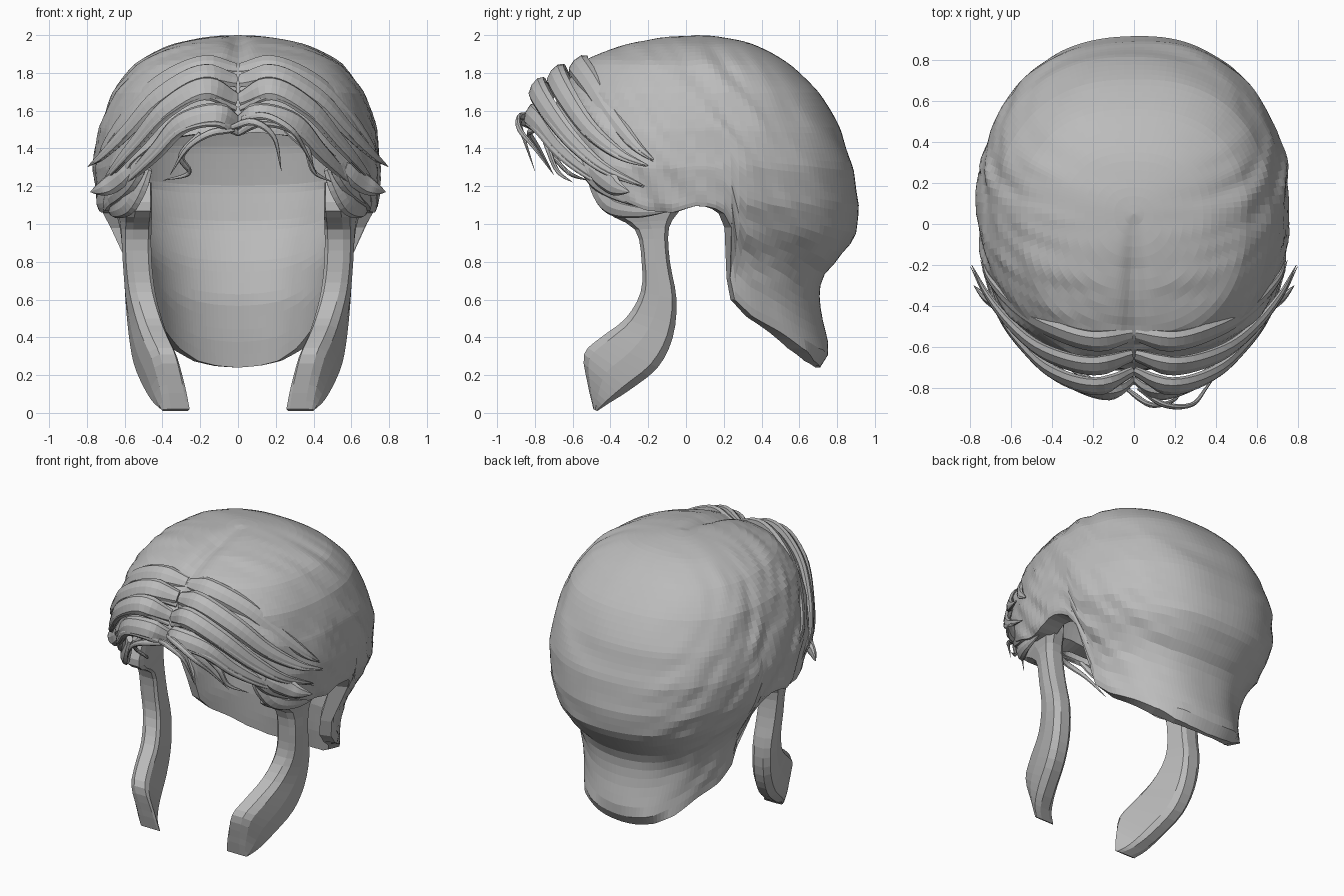
import bpy, bmesh, math
from mathutils import Vector, noise

cube = bpy.data.objects.get("Cube")
if cube:
    bpy.data.objects.remove(cube)

hair = bpy.data.materials.new("hair_grey")
hair.use_nodes = True
hair.diffuse_color = (0.5, 0.5, 0.5, 1)
hair.node_tree.nodes["Principled BSDF"].inputs["Base Color"].default_value = (0.5, 0.5, 0.5, 1)


def finish(bm, name):
    bmesh.ops.recalc_face_normals(bm, faces=bm.faces)
    me = bpy.data.meshes.new(name)
    bm.to_mesh(me)
    bm.free()
    me.materials.append(hair)
    ob = bpy.data.objects.new(name, me)
    bpy.context.collection.objects.link(ob)


def lookup(table, key):
    for a, b in zip(table, table[1:]):
        if key <= b[0]:
            f = max(0, (key - a[0]) / (b[0] - a[0]))
            return [p + (q - p) * f for p, q in zip(a[1:], b[1:])]
    return table[-1][1:]


def spow(v, p=0.85):
    return math.copysign(abs(v) ** p, v)


# Head sections: height, half width, front y, back y
OUTER = [(2, 0, .05, .05), (1.95, .35, -.34, .36), (1.85, .54, -.56, .55),
         (1.7, .66, -.67, .7), (1.5, .73, -.72, .82), (1.3, .76, -.72, .885),
         (1.1, .74, -.65, .91), (.95, .67, -.6, .9), (.84, .6, -.5, .83),
         (.76, .57, -.5, .75), (.68, .56, -.5, .71), (.6, .545, -.5, .705), (.5, .53, -.5, .72),
         (.33, .5, -.5, .765), (.24, .47, -.5, .71)]
INNER = [(1.9, 0, .05, .05), (1.85, .33, -.3, .34), (1.75, .48, -.47, .5), (1.6, .59, -.58, .63),
         (1.4, .65, -.64, .72), (1.2, .65, -.62, .76), (1, .58, -.55, .74), (.8, .5, -.45, .67),
         (.6, .47, -.45, .635), (.4, .455, -.45, .655), (.2, .43, -.45, .69)]
# Lower hairline: degrees from the back, height
HAIRLINE = [(0, .24), (12, .25), (25, .275), (40, .34), (52, .42), (67, .51), (75, .6), (79, .78),
            (80, .98), (83, 1.07), (89, 1.1), (97, 1.06), (108, 1.07), (122, 1.14),
            (135, 1.32), (150, 1.45), (180, 1.5)]


# Rows run level over the crown, then stretch down to the hairline
def head_point(deg, t, sections, combed):
    top = sections[0][0]
    crown = math.sqrt(top - 1.56)
    low = math.sqrt(top - lookup(HAIRLINE, abs(deg))[0])
    depth = crown * t / .45 if t < .45 else crown + (low - crown) * (t - .45) / .55
    z = top - depth * depth
    w, front, back = lookup([(math.sqrt(top - s[0]),) + s[1:] for s in sections], depth)
    a = math.radians(deg)
    c = spow(math.cos(a))
    p = Vector((w * spow(math.sin(a)), .05 + c * (back - .05 if c > 0 else .05 - front), z))
    if combed:
        # Combed streaks running back and down, and a centre parting
        fade = min(1, t * 2) * min(1, max(.5, 1.1 - p.y))
        streak = noise.noise(Vector((2 * p.x, 11 * (p.y + .8 * p.z), 2.5 * (p.y - p.z))))
        p += (p - Vector((0, .05, 1.1))).normalized() * streak * fade * .022
        if p.y < .1:
            p.z -= .03 * math.exp(-(p.x / .05) ** 2) * min(1, (.1 - p.y) * 3)
    return p


def build_cap(cols=144, rows=48):
    bm = bmesh.new()
    edges = []
    for sections, combed in ((OUTER, True), (INNER, False)):
        top = bm.verts.new((0, .05, sections[0][0]))
        grid = [[bm.verts.new(head_point(-180 + 360 * i / cols, j / rows, sections, combed))
                 for j in range(1, rows + 1)] for i in range(cols)]
        for i in range(cols):
            a, b = grid[i], grid[(i + 1) % cols]
            bm.faces.new((top, a[0], b[0]))
            for j in range(rows - 1):
                bm.faces.new((a[j], a[j + 1], b[j + 1], b[j]))
        edges.append([col[-1] for col in grid])
    # Rim joining the outside to the lining
    out, lining = edges
    for i in range(cols):
        k = (i + 1) % cols
        bm.faces.new((out[i], lining[i], lining[k], out[k]))
    finish(bm, "hair_cap")


def loft(rings, name):
    bm = bmesh.new()
    vs = [[bm.verts.new(p) for p in r] for r in rings]
    n = len(vs[0])
    for a, b in zip(vs, vs[1:]):
        for k in range(n):
            bm.faces.new((a[k], a[(k + 1) % n], b[(k + 1) % n], b[k]))
    bm.faces.new(vs[0])
    bm.faces.new(vs[-1])
    finish(bm, name)


def smooth_path(pts, steps=6):
    pts = [Vector(p) for p in pts]
    pts = [2 * pts[0] - pts[1]] + pts + [2 * pts[-1] - pts[-2]]
    out = []
    for a, b, c, d in zip(pts, pts[1:], pts[2:], pts[3:]):
        for k in range(steps):
            t = k / steps
            out.append(.5 * (2 * b + (c - a) * t + (2 * a - 5 * b + 4 * c - d) * t * t
                             + (3 * b - a - 3 * c + d) * t ** 3))
    return out + [pts[-2]]


# A flat tapering lock that lies along the head
def lock(name, pts, width, thick=.03, side=1):
    path = smooth_path([(x * side, y, z) for x, y, z in pts])
    rings = []
    for i, p in enumerate(path):
        f = i / (len(path) - 1)
        tan = (path[min(i + 1, len(path) - 1)] - path[max(i - 1, 0)]).normalized()
        out = p - Vector((0, .05, 1.25))
        out = (out - tan * out.dot(tan)).normalized()
        across = tan.cross(out)
        size = min(1, .6 + 3 * f) * (1 - f ** 2.5) + .04
        rings.append([p + across * math.cos(k * math.pi / 4) * width * size
                      + out * math.sin(k * math.pi / 4) * thick * size for k in range(8)])
    loft(rings, name)


# Sideburn stations: front (x, y, z), back (x, y, z) on the outer face
SIDEBURN = [((.57, -.38, 1.22), (.7, .03, 1.2)), ((.57, -.42, 1.07), (.66, -.02, 1.09)),
            ((.58, -.27, .97), (.62, -.09, .98)), ((.58, -.235, .8), (.6, -.085, .8)),
            ((.56, -.24, .64), (.59, -.05, .6)), ((.52, -.32, .5), (.575, -.07, .4)),
            ((.48, -.45, .4), (.55, -.15, .24)), ((.44, -.54, .31), (.5, -.3, .12)),
            ((.4, -.52, .15), (.45, -.41, .05)), ((.38, -.49, .02), (.39, -.47, .01))]


def build_sideburn(side, name):
    rings = []
    inward = Vector((-.125, 0, 0))
    bulge = Vector((.02, 0, 0))
    for f, b in zip(*(smooth_path(rail, 3) for rail in zip(*SIDEBURN))):
        ring = [f.lerp(b, .12) + bulge * .5, f.lerp(b, .5) + bulge, f.lerp(b, .88) + bulge * .5,
                b + inward * .25, b + inward * .8, f.lerp(b, .9) + inward,
                f.lerp(b, .1) + inward, f + inward * .85, f + inward * .2]
        rings.append([Vector((p.x * side, p.y, max(p.z, 0))) for p in ring])
    loft(rings, name)


# Swept fringe locks, from the parting outward
FRINGE = [
    [(.01, -.54, 1.82), (.2, -.57, 1.84), (.42, -.5, 1.74), (.58, -.4, 1.58), (.7, -.27, 1.42), (.74, -.17, 1.34)],
    [(.01, -.64, 1.76), (.2, -.69, 1.79), (.42, -.63, 1.67), (.58, -.51, 1.5), (.71, -.35, 1.37), (.79, -.2, 1.31)],
    [(.01, -.72, 1.66), (.18, -.79, 1.72), (.38, -.73, 1.61), (.53, -.6, 1.44), (.65, -.44, 1.3), (.73, -.22, 1.2)],
    [(0, -.75, 1.53), (.12, -.82, 1.58), (.3, -.77, 1.53), (.43, -.66, 1.39), (.56, -.5, 1.26), (.68, -.28, 1.15)]]
# Lower side locks above the ear
TEMPLE = [[(.5, -.55, 1.36), (.58, -.45, 1.22), (.68, -.25, 1.13), (.72, 0, 1.12)],
          [(.48, -.5, 1.3), (.57, -.42, 1.12), (.65, -.28, 1.07), (.69, -.08, 1.07)],
          [(.56, -.5, 1.3), (.66, -.4, 1.22), (.72, -.36, 1.19), (.78, -.3, 1.17)]]
WISPS = [(1, [(-.04, -.8, 1.51), (.08, -.88, 1.54), (.19, -.86, 1.46), (.23, -.8, 1.28)]),
         (1, [(.02, -.8, 1.56), (.15, -.88, 1.57), (.28, -.88, 1.5), (.35, -.8, 1.4), (.42, -.7, 1.26)]),
         (1, [(.25, -.76, 1.5), (.36, -.73, 1.4), (.4, -.68, 1.28), (.5, -.6, 1.22)]),
         (-1, [(.02, -.8, 1.5), (.15, -.83, 1.48), (.27, -.78, 1.4), (.36, -.7, 1.26)]),
         (-1, [(.2, -.76, 1.48), (.3, -.7, 1.36), (.26, -.62, 1.27), (.4, -.52, 1.23)])]

build_cap()
for side, label in ((1, "left"), (-1, "right")):
    build_sideburn(side, label + "_sideburn")
    for n, pts in enumerate(FRINGE):
        lock(f"{label}_fringe_lock_{n + 1}", pts, .065, .032, side)
        # A narrow strand layered along the lower edge of each lock
        strand = [(x * 1.01, y * 1.02, z - .05 * (1 - i / 6)) for i, (x, y, z) in enumerate(pts)]
        lock(f"{label}_fringe_strand_{n + 1}", strand, .025, .018, side)
    for n, pts in enumerate(TEMPLE):
        lock(f"{label}_temple_lock_{n + 1}", pts, .06, .03, side)
for n, (side, pts) in enumerate(WISPS):
    lock(f"loose_wisp_{n + 1}", pts, .02, .013, side)
